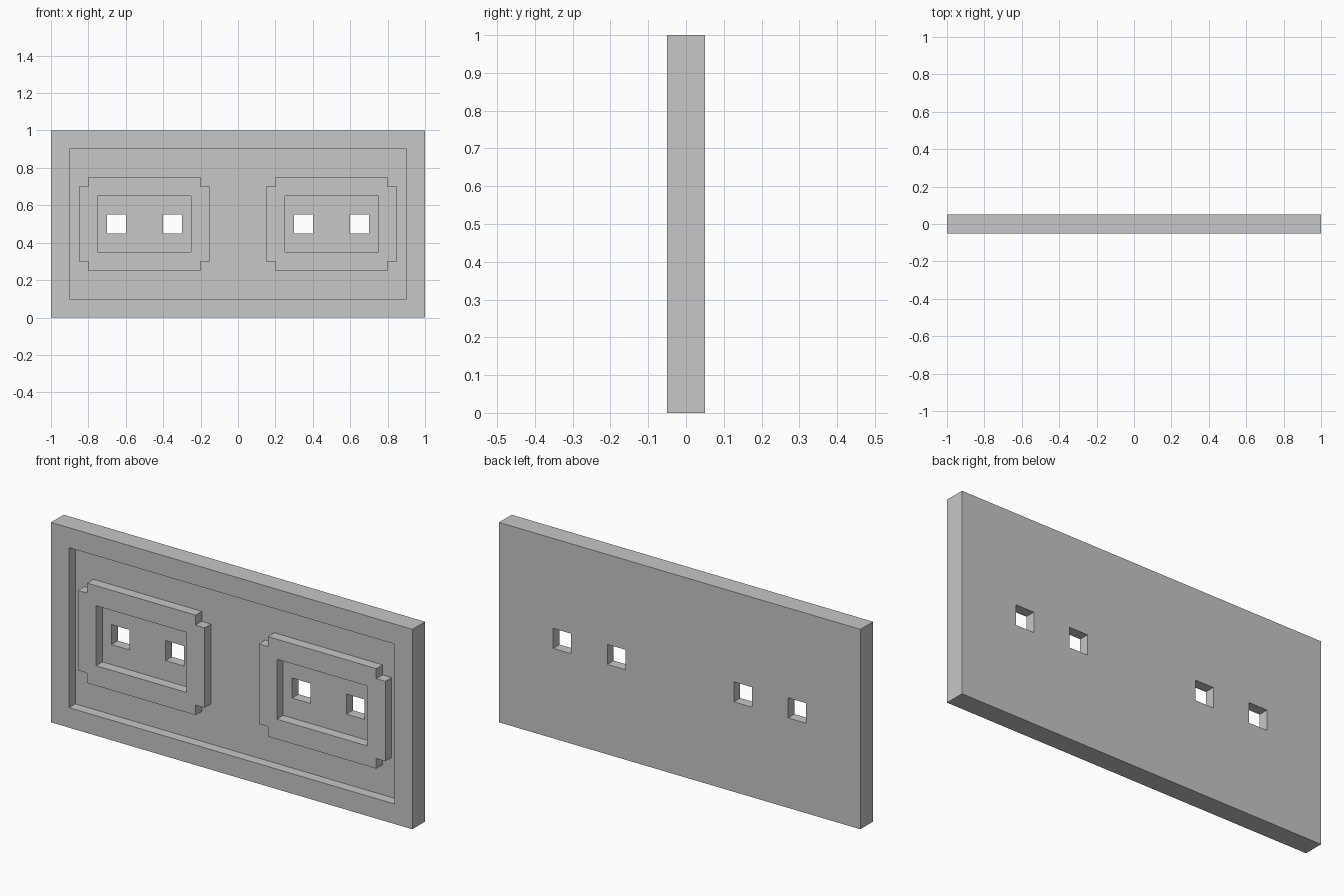
import bpy
import bmesh

default = bpy.data.objects.get("Cube")
if default:
    bpy.data.objects.remove(default, do_unlink=True)

grey = bpy.data.materials.new("light grey")
grey.use_nodes = True
colour = (0.57, 0.57, 0.57, 1)
grey.diffuse_color = colour
grey.node_tree.nodes["Principled BSDF"].inputs["Base Color"].default_value = colour

BACK, FLOOR, FRONT = 0.05, 0.0, -0.05
MID = 0.5  # height of the plate's centre line


def prism(name, outline, y0, y1):
    """Extrude an x-z outline from y0 (front) to y1 (back)."""
    bm = bmesh.new()
    face = bm.faces.new([bm.verts.new((x, y0, z)) for x, z in outline])
    side = bmesh.ops.extrude_face_region(bm, geom=[face])["geom"]
    moved = [v for v in side if isinstance(v, bmesh.types.BMVert)]
    bmesh.ops.translate(bm, verts=moved, vec=(0, y1 - y0, 0))
    bmesh.ops.recalc_face_normals(bm, faces=bm.faces)
    mesh = bpy.data.meshes.new(name)
    bm.to_mesh(mesh)
    bm.free()
    mesh.materials.append(grey)
    obj = bpy.data.objects.new(name, mesh)
    bpy.context.collection.objects.link(obj)
    return obj


def rectangle(x, w, h):
    """Outline of half-width w and half-height h about (x, MID)."""
    return [(x - w, MID - h), (x + w, MID - h), (x + w, MID + h), (x - w, MID + h)]


def notched(x, w, h, n):
    """Rectangle outline with a square notch of size n at each corner."""
    pts = []
    for sx, sz in ((-1, -1), (1, -1), (1, 1), (-1, 1)):
        corner = [(w, h - n), (w - n, h - n), (w - n, h)]
        if sx * sz < 0:
            corner.reverse()
        pts += [(x + sx * a, MID + sz * b) for a, b in corner]
    return pts


def combine(target, tool, operation):
    """Apply a boolean and discard the tool."""
    tool.hide_render = True
    mod = target.modifiers.new(tool.name, "BOOLEAN")
    mod.object, mod.operation, mod.solver = tool, operation, "EXACT"
    bpy.context.view_layer.objects.active = target
    bpy.ops.object.modifier_apply(modifier=mod.name)
    bpy.data.objects.remove(tool, do_unlink=True)


# Plate with a wide recess inside its border
panel = prism("panel", rectangle(0, 1, 0.5), FRONT, BACK)
combine(panel, prism("recess", rectangle(0, 0.9, 0.4), FRONT - 0.1, FLOOR), "DIFFERENCE")

# Two raised notched frames, each with a sunken window and two through holes
for x in (-0.5, 0.5):
    combine(panel, prism("raised_frame", notched(x, 0.35, 0.25, 0.05), FRONT, FLOOR + 0.02), "UNION")
    combine(panel, prism("window", rectangle(x, 0.25, 0.15), FRONT - 0.1, FLOOR), "DIFFERENCE")
    for dx in (-0.15, 0.15):
        combine(panel, prism("hole", rectangle(x + dx, 0.05, 0.05), FRONT - 0.1, BACK + 0.1), "DIFFERENCE")
